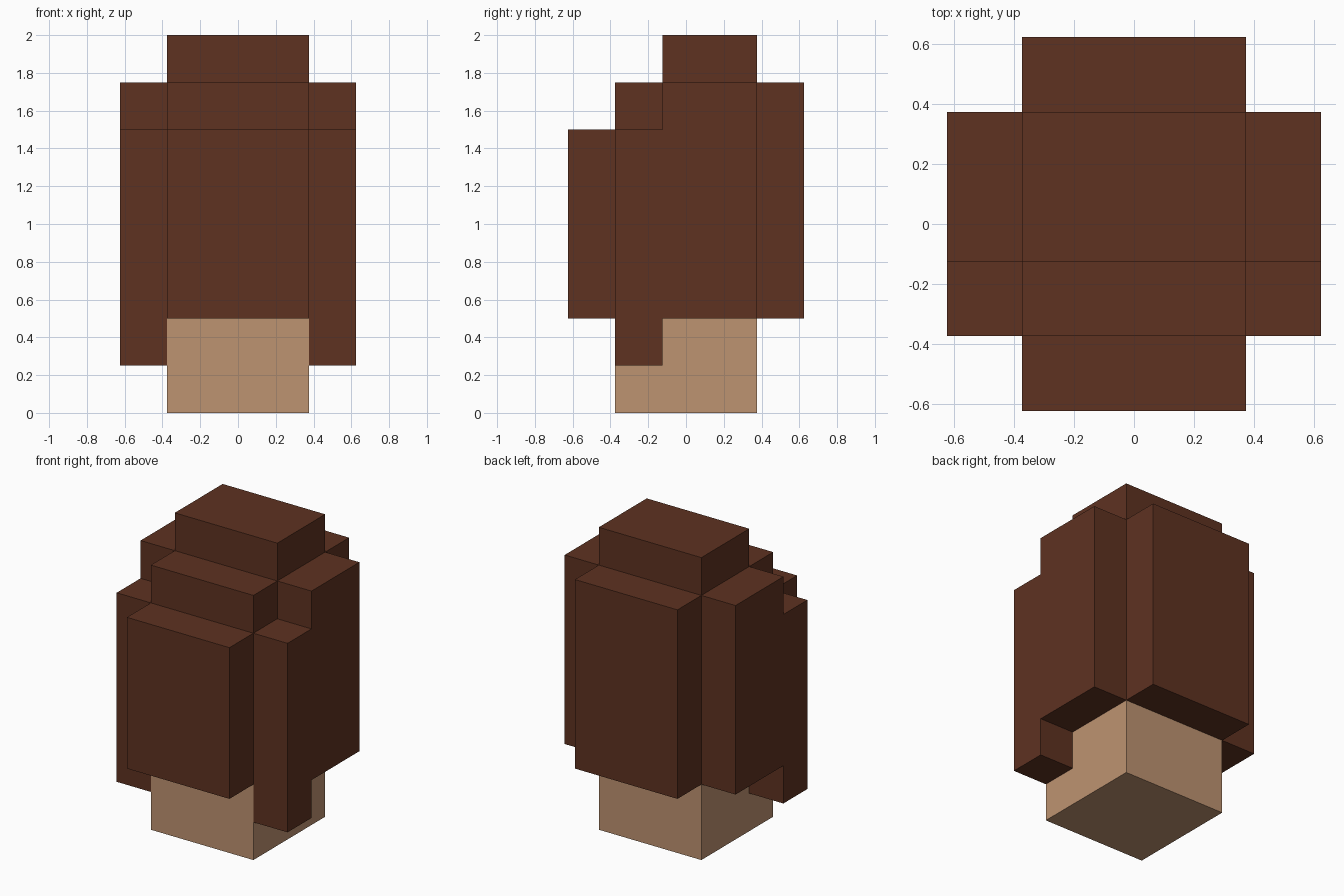
import bpy
import bmesh

cube = bpy.data.objects.get("Cube")
if cube:
    bpy.data.objects.remove(cube, do_unlink=True)


def make_material(name, rgb):
    mat = bpy.data.materials.new(name)
    mat.use_nodes = True
    colour = (*rgb, 1.0)
    mat.diffuse_color = colour
    bsdf = next(n for n in mat.node_tree.nodes if n.type == 'BSDF_PRINCIPLED')
    bsdf.inputs["Base Color"].default_value = colour
    return mat


def extrude_profile(name, profile, x0, x1, mat):
    """Sweep a (y, z) outline along x from x0 to x1."""
    bm = bmesh.new()
    face = bm.faces.new([bm.verts.new((x0, y, z)) for y, z in profile])
    swept = bmesh.ops.extrude_face_region(bm, geom=[face])
    verts = [v for v in swept["geom"] if isinstance(v, bmesh.types.BMVert)]
    bmesh.ops.translate(bm, verts=verts, vec=(x1 - x0, 0, 0))
    bmesh.ops.recalc_face_normals(bm, faces=bm.faces)
    mesh = bpy.data.meshes.new(name)
    bm.to_mesh(mesh)
    bm.free()
    mesh.materials.append(mat)
    obj = bpy.data.objects.new(name, mesh)
    bpy.context.scene.collection.objects.link(obj)
    return obj


brown = make_material("dark brown", (0.112, 0.032, 0.0152))
tan = make_material("tan", (0.515, 0.292, 0.165))

INNER, OUTER = 0.375, 0.625

# Square base block
base = [(-INNER, 0), (INNER, 0), (INNER, 0.5), (-INNER, 0.5)]
extrude_profile("base", base, -INNER, INNER, tan)

# Central body: front panel, stepped top and back panel in one outline
body = [(-OUTER, 0.5), (-OUTER, 1.5), (-INNER, 1.5), (-INNER, 1.75),
        (-0.125, 1.75), (-0.125, 2), (INNER, 2), (INNER, 1.75),
        (OUTER, 1.75), (OUTER, 0.5)]
extrude_profile("body", body, -INNER, INNER, brown)

# Side panels, with the front strip set lower than the rear part
side = [(-INNER, 0.25), (-INNER, 1.5), (-0.125, 1.5), (-0.125, 1.75),
        (INNER, 1.75), (INNER, 0.5), (-0.125, 0.5), (-0.125, 0.25)]
for label, sign in (("left", 1), ("right", -1)):
    extrude_profile(f"{label}_side_panel", side, sign * INNER, sign * OUTER, brown)
